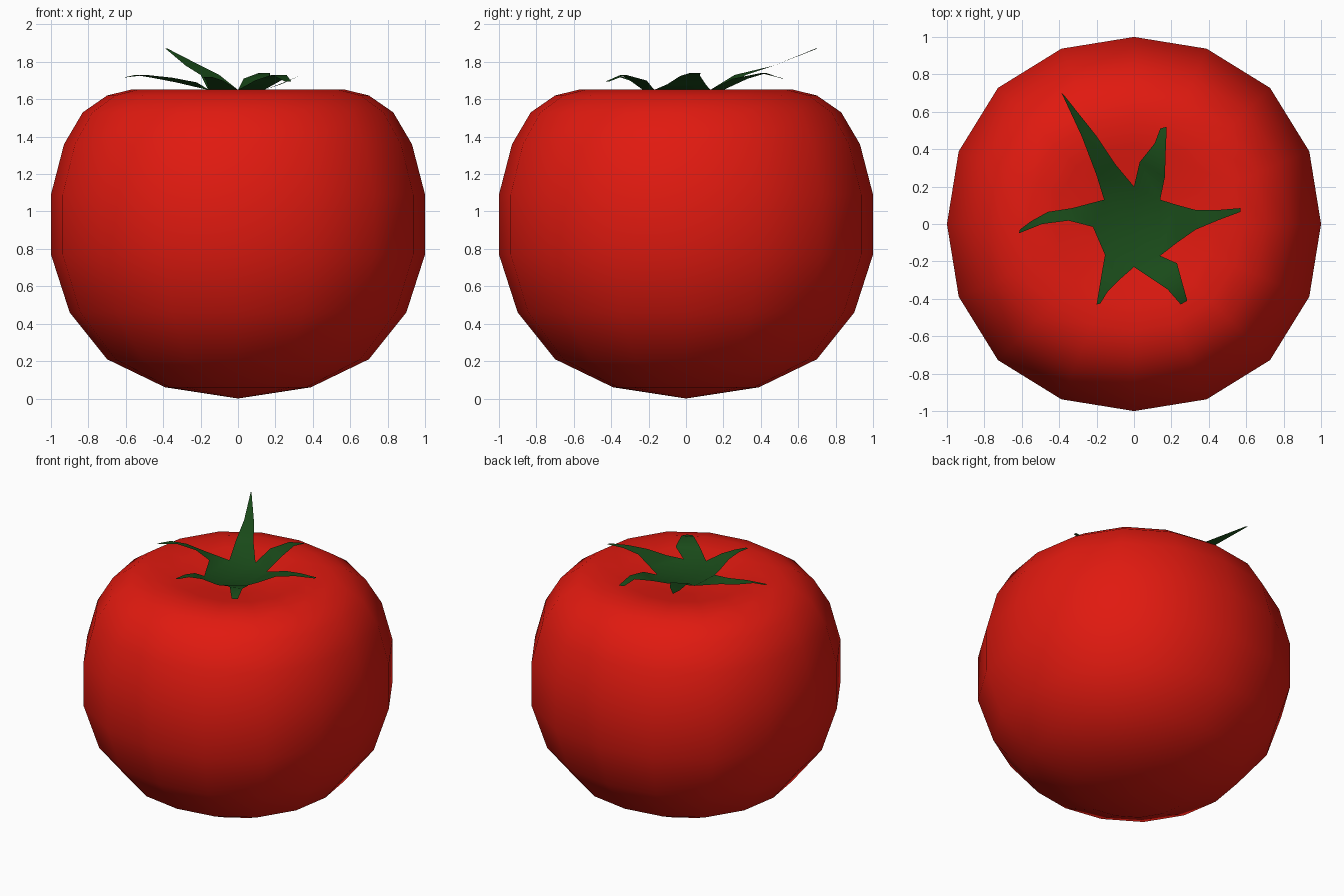
import bpy, math


def make_object(name, verts, faces, color):
    mesh = bpy.data.meshes.new(name)
    mesh.from_pydata(verts, [], faces)
    mesh.validate()
    obj = bpy.data.objects.new(name, mesh)
    bpy.context.collection.objects.link(obj)
    mat = bpy.data.materials.new(name + "_color")
    mat.diffuse_color = color
    mesh.materials.append(mat)
    mesh.shade_smooth()
    return obj


# Fruit body: 16-sided, slightly squarish turned profile with a dented top
SIDES = 16
profile = [(0.39, 0.06), (0.70, 0.21), (0.90, 0.46), (1.0, 0.77), (1.0, 1.09),
           (0.93, 1.36), (0.83, 1.53), (0.70, 1.62), (0.57, 1.652),
           (0.42, 1.64), (0.22, 1.60)]
verts = []
for r, z in profile:
    for i in range(SIDES):
        a = 2 * math.pi * i / SIDES
        k = r * (1 + 0.0145 * (1 - math.cos(4 * a)))
        verts.append((k * math.cos(a), k * math.sin(a), z))
faces = []
for j in range(len(profile) - 1):
    for i in range(SIDES):
        n = (i + 1) % SIDES
        faces.append((j * SIDES + i, j * SIDES + n,
                      (j + 1) * SIDES + n, (j + 1) * SIDES + i))
bottom, top = len(verts), len(verts) + 1
verts += [(0, 0, 0), (0, 0, 1.58)]
last = (len(profile) - 1) * SIDES
for i in range(SIDES):
    n = (i + 1) % SIDES
    faces.append((bottom, n, i))
    faces.append((top, last + i, last + n))
make_object("fruit_body", verts, faces, (0.75, 0.01, 0.005, 1))

# Leafy crown: hub of notch points, one strip per leaf
HUB_Z = 1.65
notches = [(0.14, 0.13), (0, 0.2), (-0.16, 0.13),
           (-0.155, -0.165), (0, -0.23), (0.14, -0.17)]
# Per leaf: rows of (right x, y, left x, y, z) from base to tip
leaves = [
    [(0.165, 0.25, 0.03, 0.33, 1.71), (0.17, 0.40, 0.11, 0.43, 1.74),
     (0.175, 0.52, 0.14, 0.51, 1.712)],
    [(-0.10, 0.32, -0.20, 0.26, 1.73), (-0.20, 0.47, -0.28, 0.47, 1.78),
     (-0.375, 0.69, -0.387, 0.70, 1.87)],
    [(-0.33, 0.085, -0.22, -0.015, 1.69), (-0.46, 0.065, -0.35, 0.018, 1.715),
     (-0.55, 0.015, -0.49, 0.0, 1.73), (-0.61, -0.03, -0.615, -0.05, 1.715)],
    [(-0.17, -0.25, -0.08, -0.30, 1.70), (-0.185, -0.34, -0.14, -0.36, 1.72),
     (-0.20, -0.43, -0.18, -0.425, 1.72)],
    [(0.09, -0.29, 0.23, -0.21, 1.70), (0.18, -0.35, 0.26, -0.32, 1.73),
     (0.25, -0.43, 0.285, -0.41, 1.695)],
    [(0.23, -0.10, 0.22, 0.105, 1.68), (0.33, -0.03, 0.33, 0.075, 1.725),
     (0.45, 0.02, 0.45, 0.075, 1.74), (0.57, 0.065, 0.57, 0.085, 1.738)],
]
verts = [(0, 0, 1.64)] + [(x, y, HUB_Z) for x, y in notches]
faces = []
for i, rows in enumerate(leaves):
    a, b = 1 + i, 1 + (i + 1) % 6
    faces.append((0, a, b))
    for rx, ry, lx, ly, z in rows:
        n = len(verts)
        verts += [(rx, ry, z), (lx, ly, z)]
        faces.append((a, n, n + 1, b))
        a, b = n, n + 1
make_object("leaf_crown", verts, faces, (0.01, 0.07, 0.01, 1))
